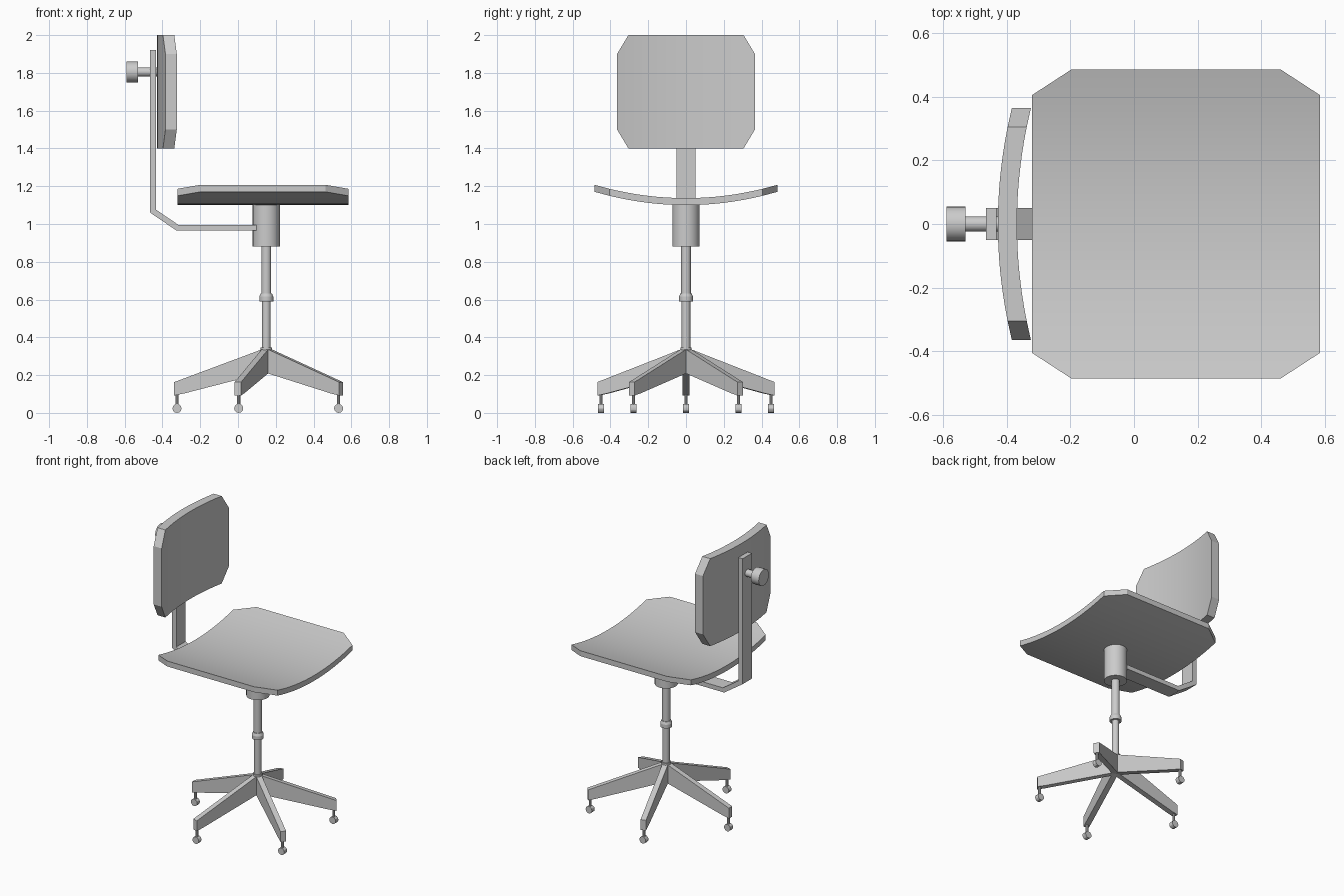
import bpy
import bmesh
from math import radians, pi
from mathutils import Matrix, Vector

cube = bpy.data.objects.get("Cube")
if cube:
    bpy.data.objects.remove(cube, do_unlink=True)

grey = bpy.data.materials.new("plain grey")
grey.use_nodes = True
grey.diffuse_color = (0.6, 0.6, 0.6, 1)
grey.node_tree.nodes["Principled BSDF"].inputs["Base Color"].default_value = (0.6, 0.6, 0.6, 1)

AXIS_X = 0.15  # the column, base and hub share this axis


def finish(name, bm, angle=30):
    bmesh.ops.recalc_face_normals(bm, faces=bm.faces)
    mesh = bpy.data.meshes.new(name)
    bm.to_mesh(mesh)
    bm.free()
    mesh.materials.append(grey)
    obj = bpy.data.objects.new(name, mesh)
    bpy.context.collection.objects.link(obj)
    bpy.ops.object.select_all(action='DESELECT')
    bpy.context.view_layer.objects.active = obj
    obj.select_set(True)
    bpy.ops.object.shade_smooth_by_angle(angle=radians(angle))
    return obj


def cylinder(name, radius, start, end, sides=24, top_radius=None):
    start, end = Vector(start), Vector(end)
    axis = end - start
    turn = axis.to_track_quat('Z', 'Y').to_matrix().to_4x4()
    bm = bmesh.new()
    bmesh.ops.create_cone(bm, cap_ends=True, segments=sides, radius1=radius,
                          radius2=top_radius or radius, depth=axis.length,
                          matrix=Matrix.Translation((start + end) / 2) @ turn)
    return finish(name, bm)


def prism(name, profile, half_width, matrix=Matrix()):
    """Side profile in x and z, given thickness along y."""
    bm = bmesh.new()
    face = bm.faces.new([bm.verts.new((x, -half_width, z)) for x, z in profile])
    result = bmesh.ops.extrude_face_region(bm, geom=[face])
    moved = [v for v in result["geom"] if isinstance(v, bmesh.types.BMVert)]
    bmesh.ops.translate(bm, verts=moved, vec=(0, 2 * half_width, 0))
    bmesh.ops.transform(bm, matrix=matrix, verts=bm.verts)
    return finish(name, bm)


def curved_panel(name, straight, edge, half, edge_half, bend, thick, place):
    """Panel bowed across y, with its corners cut off between straight and edge."""
    steps = 16
    rows = [straight * (2 * i / steps - 1) for i in range(steps + 1)]
    rows = [-edge] + rows + [edge]
    bm = bmesh.new()
    rings = []
    for y in rows:
        h = edge_half if abs(y) == edge else half
        d = bend * y * y
        rings.append([bm.verts.new(place(a, y, d + t))
                      for a, t in ((-h, 0), (h, 0), (h, thick), (-h, thick))])
    for r, s in zip(rings, rings[1:]):
        for i in range(4):
            j = (i + 1) % 4
            bm.faces.new((r[i], r[j], s[j], s[i]))
    bm.faces.new(rings[0])
    bm.faces.new(rings[-1])
    return finish(name, bm)


# Seat and backrest
curved_panel("seat", 0.405, 0.485, 0.453, 0.33, 0.30, 0.037,
             lambda a, y, d: (0.132 + a, y, 1.10 + d))
curved_panel("backrest", 0.305, 0.365, 0.30, 0.20, 0.33, 0.06,
             lambda a, y, d: (-0.428 + d, y, 1.70 + a))

# Bent bar carrying the backrest
prism("back_bar", [(-0.465, 1.92), (-0.465, 1.06), (-0.325, 0.965), (0.12, 0.965),
                   (0.12, 0.995), (-0.315, 0.995), (-0.433, 1.075), (-0.433, 1.92)], 0.05)

# Adjusting knob
cylinder("knob_stem", 0.024, (-0.54, 0, 1.805), (-0.42, 0, 1.805))
cylinder("knob", 0.055, (-0.59, 0, 1.805), (-0.53, 0, 1.805))

# Column
cylinder("seat_hub", 0.072, (AXIS_X, 0, 0.88), (AXIS_X, 0, 1.105))
cylinder("upper_column", 0.026, (AXIS_X, 0, 0.6), (AXIS_X, 0, 0.9))
cylinder("lower_column", 0.023, (AXIS_X, 0, 0.3), (AXIS_X, 0, 0.62))
cylinder("column_ring", 0.037, (AXIS_X, 0, 0.59), (AXIS_X, 0, 0.615))
cylinder("column_ring_top", 0.037, (AXIS_X, 0, 0.615), (AXIS_X, 0, 0.632), top_radius=0.03)
cylinder("base_collar", 0.03, (AXIS_X, 0, 0.3), (AXIS_X, 0, 0.347))

# Five legs with casters
leg_profile = [(0, 0.345), (0.488, 0.163), (0.488, 0.092), (0.435, 0.103), (0, 0.215)]
for i in range(5):
    turn = Matrix.Translation((AXIS_X, 0, 0)) @ Matrix.Rotation(pi + i * 2 * pi / 5, 4, 'Z')
    prism(f"leg_{i + 1}", leg_profile, 0.018, turn)
    foot = turn @ Vector((0.473, 0, 0))
    cylinder(f"caster_stem_{i + 1}", 0.009, foot + Vector((0, 0, 0.03)),
             foot + Vector((0, 0, 0.11)), 10)
    wheel = foot + Vector((0, 0, 0.024))
    half = Vector((0, 0.015, 0))
    cylinder(f"caster_wheel_{i + 1}", 0.024, wheel - half, wheel + half, 12)
